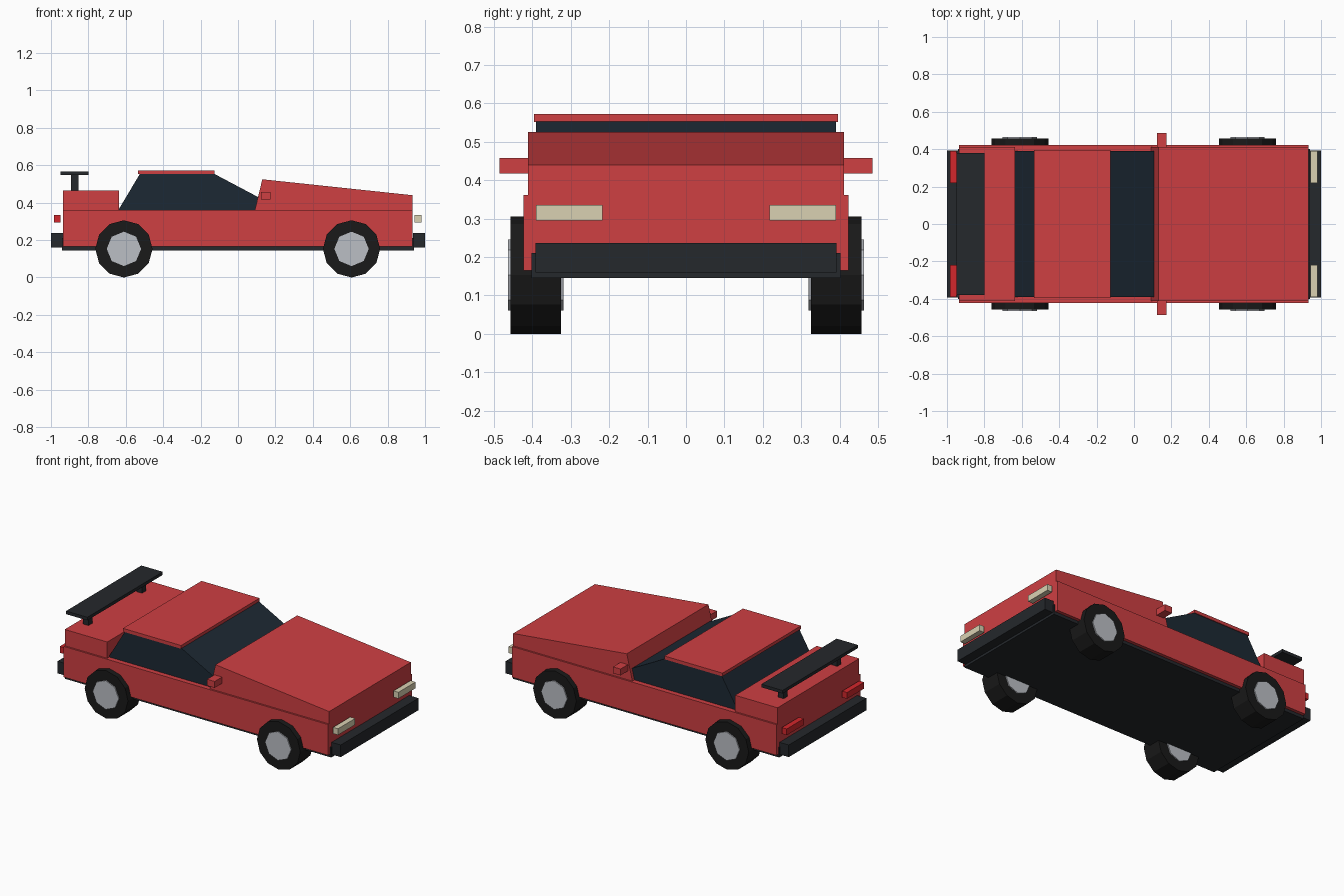
import bpy, math

if "Cube" in bpy.data.objects:
    bpy.data.objects.remove(bpy.data.objects["Cube"])

def material(name, rgb):
    m = bpy.data.materials.new(name)
    m.diffuse_color = (*rgb, 1)
    m.use_nodes = True
    m.node_tree.nodes["Principled BSDF"].inputs["Base Color"].default_value = m.diffuse_color
    return m

RED = material("red_paint", (0.62, 0.05, 0.055))
GLASS = material("dark_glass", (0.012, 0.022, 0.034))
TRIM = material("black_trim", (0.018, 0.021, 0.025))
RUBBER = material("rubber", (0.01, 0.01, 0.01))
HUB = material("hub_metal", (0.5, 0.52, 0.56))
LAMP = material("head_lamp", (0.7, 0.64, 0.45))
TAIL = material("tail_lamp", (0.65, 0.02, 0.025))

def extrude(name, profile, y0, y1, mat):
    """Extrude an x-z profile from y0 to y1."""
    n = len(profile)
    verts = [(x, y, z) for y in (y0, y1) for x, z in profile]
    faces = [tuple(range(n)), tuple(range(2 * n - 1, n - 1, -1))]
    faces += [(i, i + n, (i + 1) % n + n, (i + 1) % n) for i in range(n)]
    mesh = bpy.data.meshes.new(name)
    mesh.from_pydata(verts, [], faces)
    mesh.materials.append(mat)
    ob = bpy.data.objects.new(name, mesh)
    bpy.context.collection.objects.link(ob)
    return ob

def box(name, x0, x1, y0, y1, z0, z1, mat):
    return extrude(name, [(x0, z0), (x1, z0), (x1, z1), (x0, z1)], y0, y1, mat)

def disc(name, x, z, r, sides, y0, y1, mat):
    pts = [(x + r * math.sin(2 * math.pi * i / sides), z - r * math.cos(2 * math.pi * i / sides))
           for i in range(sides)]
    return extrude(name, pts[:], y0, y1, mat)

# Body shell
box("underbody", -0.94, 0.94, -0.402, 0.402, 0.145, 0.21, TRIM)
box("lower_body", -0.935, 0.932, -0.423, 0.423, 0.165, 0.361, RED)
extrude("hood", [(0.09, 0.36), (0.932, 0.36), (0.932, 0.44), (0.13, 0.525)], -0.412, 0.412, RED)
box("rear_deck", -0.935, -0.635, -0.412, 0.412, 0.36, 0.465, RED)

# Cabin
extrude("cabin_glass", [(-0.64, 0.36), (0.24, 0.36), (-0.125, 0.553), (-0.525, 0.553)],
        -0.391, 0.391, GLASS)
box("roof", -0.535, -0.125, -0.396, 0.396, 0.552, 0.573, RED)

# Bumpers
box("front_bumper", 0.935, 1.0, -0.392, 0.392, 0.16, 0.237, TRIM)
box("rear_bumper", -1.0, -0.935, -0.392, 0.392, 0.16, 0.237, TRIM)

# Spoiler wing
box("spoiler_wing", -0.948, -0.798, -0.38, 0.38, 0.547, 0.567, TRIM)

# Parts mirrored left and right
for s, side in ((-1, "right"), (1, "left")):
    def span(a, b):
        return sorted((s * a, s * b))
    box(f"{side}_headlight", 0.945, 0.98, *span(0.218, 0.391), 0.295, 0.335, LAMP)
    box(f"{side}_taillight", -0.985, -0.95, *span(0.218, 0.391), 0.295, 0.335, TAIL)
    box(f"{side}_mirror", 0.122, 0.175, *span(0.40, 0.486), 0.417, 0.458, RED)
    box(f"{side}_spoiler_post", -0.893, -0.853, *span(0.25, 0.29), 0.46, 0.55, TRIM)
    for x, end in ((-0.61, "rear"), (0.607, "front")):
        disc(f"{end}_{side}_tyre", x, 0.153, 0.153, 12, *span(0.326, 0.457), RUBBER)
        disc(f"{end}_{side}_hub", x, 0.153, 0.092, 8, *span(0.319, 0.464), HUB)
